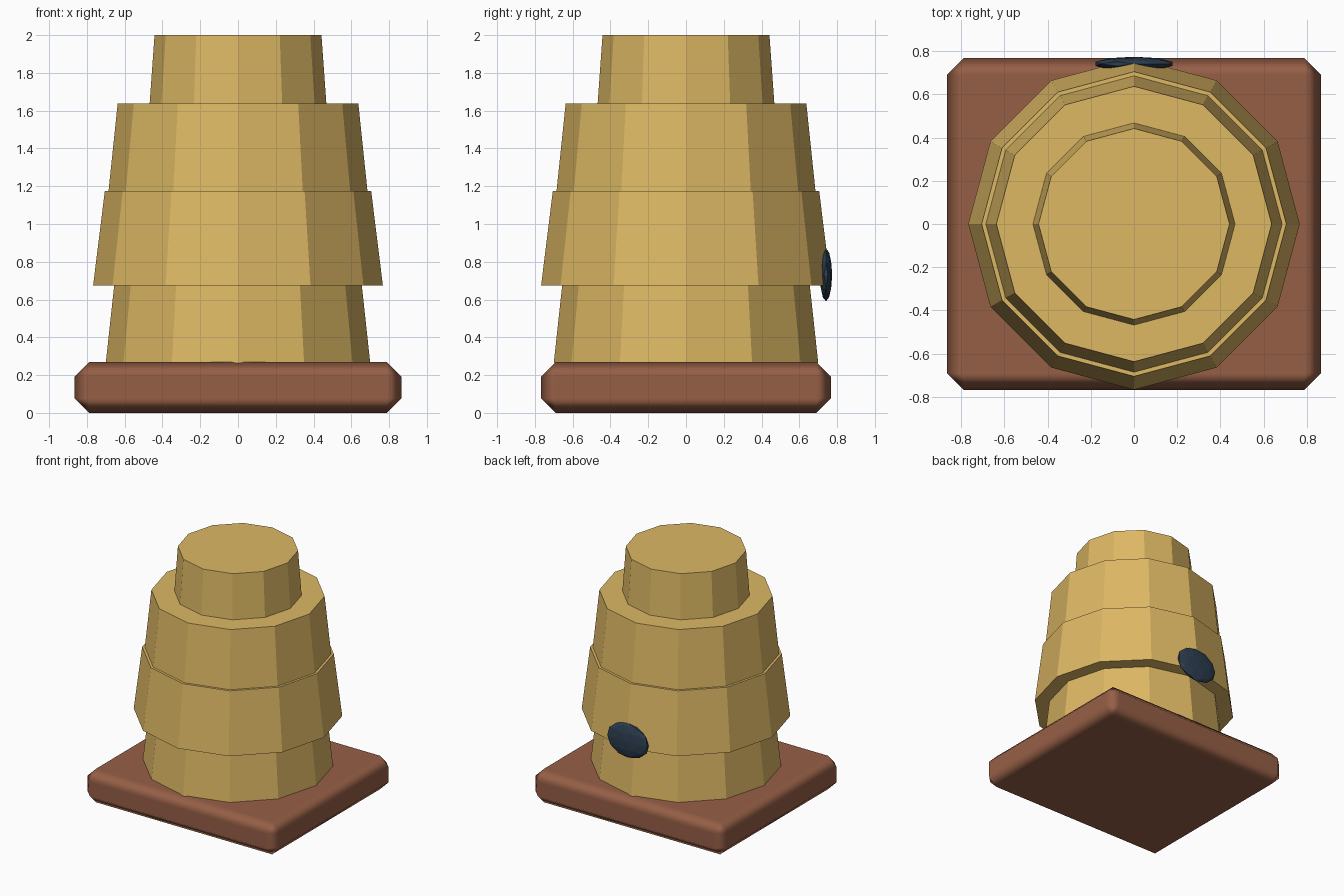
import bpy, math

if "Cube" in bpy.data.objects:
    bpy.data.objects.remove(bpy.data.objects["Cube"])


def lin(c):
    return c / 12.92 if c <= 0.04045 else ((c + 0.055) / 1.055) ** 2.4


def material(name, r, g, b):
    m = bpy.data.materials.new(name)
    m.diffuse_color = (lin(r / 255), lin(g / 255), lin(b / 255), 1)
    m.use_nodes = True
    m.node_tree.nodes["Principled BSDF"].inputs["Base Color"].default_value = m.diffuse_color
    return m


straw = material("straw gold", 221, 184, 100)
wood = material("red brown wood", 150, 95, 70)
dark = material("dark blue grey", 44, 62, 80)

# Base board with bevelled, softly shaded edges
bpy.ops.mesh.primitive_cube_add(size=1, location=(0, 0, 0.135))
base = bpy.context.object
base.name = "base_board"
base.scale = (1.73, 1.534, 0.27)
bpy.ops.object.transform_apply(location=False, rotation=False, scale=True)
base.data.materials.append(wood)
bevel = base.modifiers.new("bevel", 'BEVEL')
bevel.width = 0.077
bevel.segments = 1
base.data.polygons.foreach_set("use_smooth", [True] * len(base.data.polygons))
bevel.harden_normals = True

# Stacked twelve-sided hive tiers: bottom z, top z, bottom radius, top radius
TIERS = [
    (0.264, 0.680, 0.700, 0.655),
    (0.675, 1.175, 0.767, 0.705),
    (1.170, 1.639, 0.686, 0.637),
    (1.635, 2.000, 0.468, 0.442),
]
for i, (z0, z1, r0, r1) in enumerate(TIERS, 1):
    bpy.ops.mesh.primitive_cone_add(vertices=12, radius1=r0, radius2=r1,
                                    depth=z1 - z0, location=(0, 0, (z0 + z1) / 2))
    tier = bpy.context.object
    tier.name = f"hive_tier_{i}"
    tier.data.materials.append(straw)

# Entrance: flattened ball on the back
bpy.ops.mesh.primitive_ico_sphere_add(subdivisions=2, radius=1, location=(0, 0.741, 0.731))
door = bpy.context.object
door.name = "entrance_hole"
door.scale = (0.187, 0.033, 0.14)
bpy.ops.object.transform_apply(location=False, rotation=False, scale=True)
door.data.materials.append(dark)
